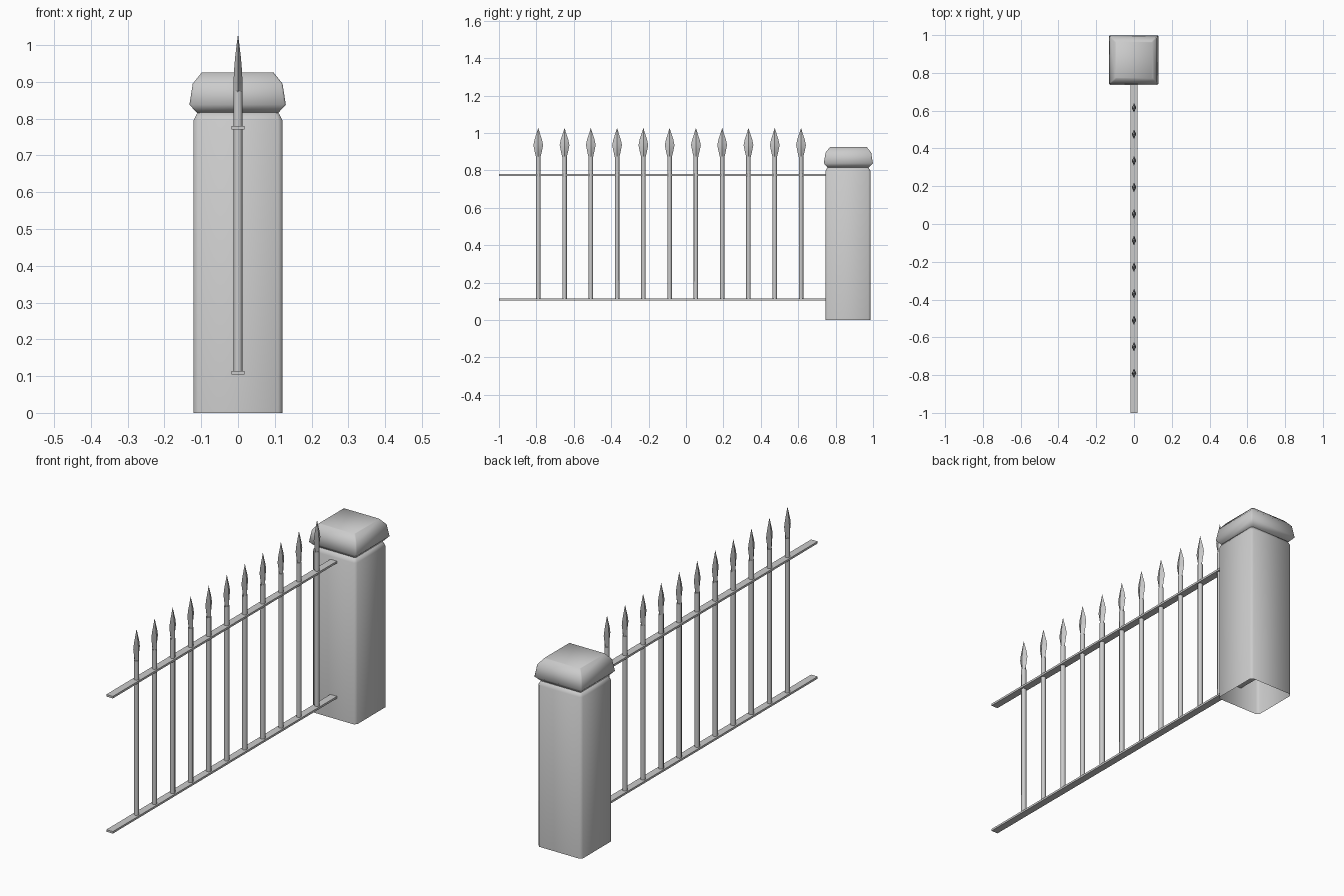
import bpy, math

cube = bpy.data.objects.get("Cube")
if cube:
    bpy.data.objects.remove(cube, do_unlink=True)

grey = bpy.data.materials.new("plain_grey")
grey.use_nodes = True
colour = (0.6, 0.6, 0.6, 1)
grey.diffuse_color = colour
grey.node_tree.nodes["Principled BSDF"].inputs["Base Color"].default_value = colour


def stack(name, rings, centre, smooth, top=True, bottom=True):
    """Loft a list of (outline points, height) rings into one object."""
    n = len(rings[0][0])
    verts = [(x + centre[0], y + centre[1], z) for pts, z in rings for x, y in pts]
    faces = [(r * n + i, r * n + (i + 1) % n, (r + 1) * n + (i + 1) % n, (r + 1) * n + i)
             for r in range(len(rings) - 1) for i in range(n)]
    if top:
        faces.append(tuple(range(len(verts) - n, len(verts))))
    if bottom:
        faces.append(tuple(reversed(range(n))))
    mesh = bpy.data.meshes.new(name)
    mesh.from_pydata(verts, [], faces)
    mesh.materials.append(grey)
    obj = bpy.data.objects.new(name, mesh)
    bpy.context.collection.objects.link(obj)
    bpy.ops.object.select_all(action='DESELECT')
    bpy.context.view_layer.objects.active = obj
    obj.select_set(True)
    if smooth:
        bpy.ops.object.shade_smooth_by_angle(angle=math.radians(smooth))
    return obj


def square(h, c):
    """Square outline of half width h with corners cut by c."""
    k = h - c
    return [(h, -k), (h, k), (k, h), (-k, h), (-h, k), (-h, -k), (-k, -h), (k, -h)]


def oval(rx, ry, n):
    return [(rx * math.cos(math.tau * i / n), ry * math.sin(math.tau * i / n)) for i in range(n)]


# Stone pillar, open underneath
stack("pillar", [(square(0.121, 0.012), 0), (square(0.121, 0.012), 0.795),
                 (square(0.11, 0.008), 0.816)], (0, 0.866), 60, bottom=False)

# Pillar cap with sloping sides
cap = [(0.11, 0.815), (0.131, 0.838), (0.122, 0.895), (0.098, 0.925)]
stack("pillar_cap", [(square(h, 0.005), z) for h, z in cap], (-0.001, 0.868), 60)

# Two flat rails running into the pillar
for name, z in (("lower_rail", 0.104), ("upper_rail", 0.77)):
    bar = [(0.018, -1), (0.018, 0.86), (-0.018, 0.86), (-0.018, -1)]
    stack(name, [(bar, z), (bar, z + 0.01)], (0, 0), 0)

# Upright bars, each with a diamond-section spearhead
head = [(0.012, 0.012, 0.87), (0.012, 0.02, 0.905), (0.0105, 0.026, 0.935),
        (0.008, 0.02, 0.965), (0.004, 0.0085, 1.0), (0.0004, 0.0004, 1.026)]
for i in range(11):
    y = -0.79 + 0.1405 * i
    stack(f"upright_{i + 1}", [(oval(0.012, 0.012, 8), 0.11), (oval(0.012, 0.012, 8), 0.875)],
          (0, y), 50)
    stack(f"spearhead_{i + 1}", [(oval(rx, ry, 4), z) for rx, ry, z in head], (0, y), 40)
